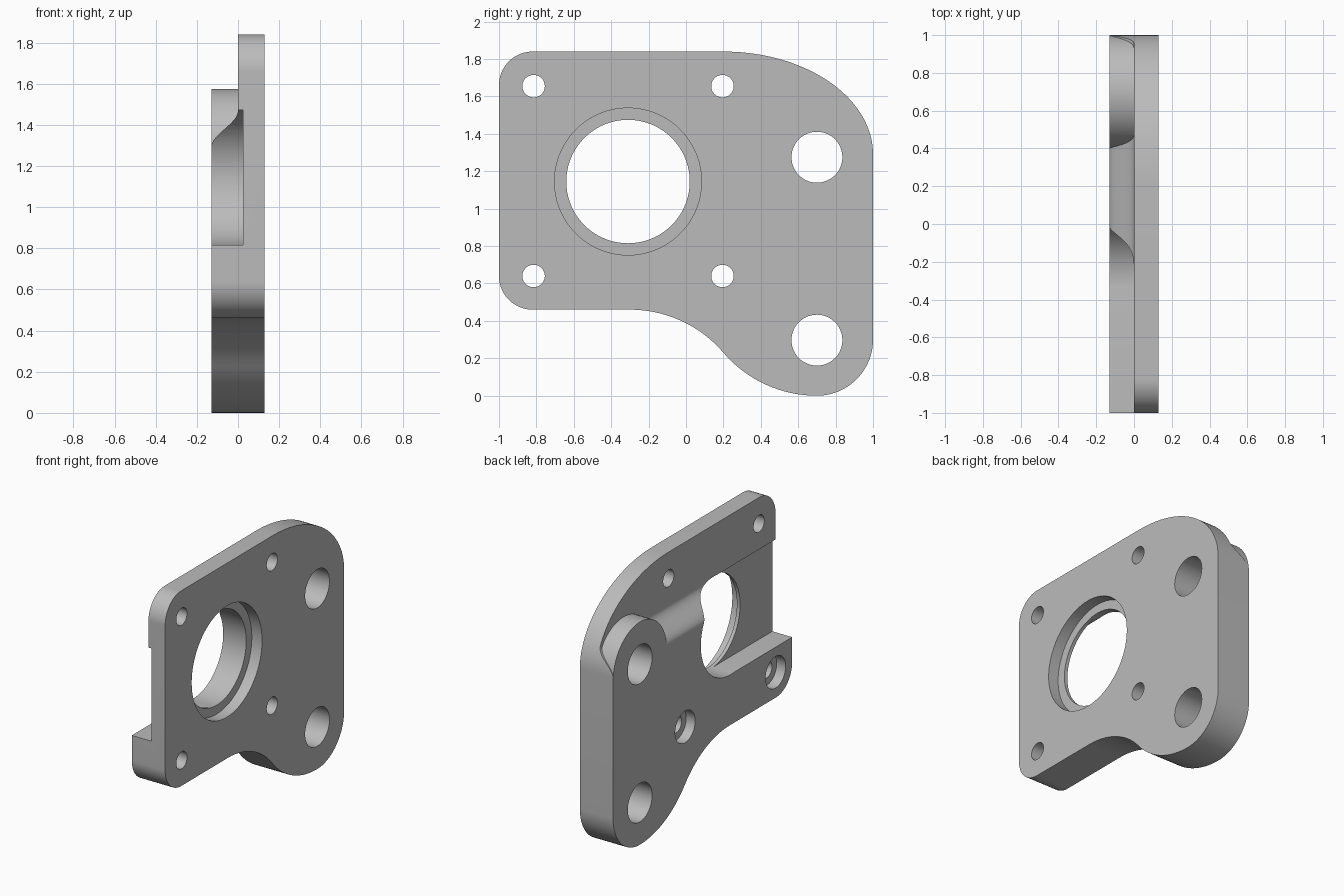
import bpy, bmesh, math

if "Cube" in bpy.data.objects:
    bpy.data.objects.remove(bpy.data.objects["Cube"])

grey = bpy.data.materials.new("plain grey")
grey.diffuse_color = (0.5, 0.5, 0.5, 1)
grey.use_nodes = True
grey.node_tree.nodes["Principled BSDF"].inputs["Base Color"].default_value = grey.diffuse_color


def arc(cy, cz, ry, rz, a0, a1, n=24):
    """Points on an elliptical arc, angles in degrees."""
    out = []
    for i in range(n + 1):
        a = math.radians(a0 + (a1 - a0) * i / n)
        out.append((cy + ry * math.cos(a), cz + rz * math.sin(a)))
    return out


def prism(name, pts, axis, lo, hi):
    """Extrude a 2D profile along x (points are y,z) or y (points are x,z)."""
    bm = bmesh.new()
    place = (lambda p: (lo, p[0], p[1])) if axis == "x" else (lambda p: (p[0], lo, p[1]))
    face = bm.faces.new([bm.verts.new(place(p)) for p in pts])
    grown = bmesh.ops.extrude_face_region(bm, geom=[face])["geom"]
    step = (hi - lo, 0, 0) if axis == "x" else (0, hi - lo, 0)
    bmesh.ops.translate(bm, verts=[g for g in grown if isinstance(g, bmesh.types.BMVert)], vec=step)
    bmesh.ops.recalc_face_normals(bm, faces=bm.faces)
    mesh = bpy.data.meshes.new(name)
    bm.to_mesh(mesh)
    bm.free()
    ob = bpy.data.objects.new(name, mesh)
    bpy.context.collection.objects.link(ob)
    mesh.materials.append(grey)
    return ob


def disc(name, y, z, r, lo, hi):
    return prism(name, arc(y, z, r, r, 0, 360, 72)[:-1], "x", lo, hi)


def cut(target, cutter):
    """Subtract the cutter and remove it."""
    mod = target.modifiers.new("cut", "BOOLEAN")
    mod.operation, mod.solver, mod.object = "DIFFERENCE", "EXACT", cutter
    bpy.context.view_layer.objects.active = target
    bpy.ops.object.modifier_apply(modifier=mod.name)
    bpy.data.objects.remove(cutter)


# Plate outline: rounded left corners, S-curve to the lower lobe, broad upper shoulder
T = 0.13
R = (1 + 0.46 ** 2) / (4 * 0.46)
sweep = math.degrees(math.asin(0.5 / R))
outline = (arc(-0.82, 0.64, 0.18, 0.18, 180, 270)
           + arc(-0.3, 0.46 - R, R, R, 90, 90 - sweep)
           + arc(0.7, R, R, R, 270 - sweep, 270)[1:]
           + arc(0.7, 0.3, 0.3, 0.3, 270, 360)[1:]
           + arc(0.2, 1.29, 0.8, 0.55, 0, 90, 40)
           + arc(-0.82, 1.66, 0.18, 0.18, 90, 180))
plate = prism("mounting_plate", outline, "x", -T, T)

# Thinner upper half, with a wavy shoulder and a round boss left standing
wave = [(-T * (1 + math.cos(math.pi * i / 24)) / 2, 1.29 + 0.18 * i / 24) for i in range(25)]
relief = prism("relief_cutter", [(-0.2, 1.29)] + wave + [(0, 2), (-0.2, 2)], "y", -1.2, 1.2)
cut(relief, disc("boss_shape", 0.7, 1.275, 0.299, -0.3, 0.1))
cut(plate, relief)

# Main bore with a wider recess on the front and a slot running out to the left edge
cut(plate, disc("bore_cutter", -0.31, 1.145, 0.33, -0.3, 0.3))
cut(plate, disc("recess_cutter", -0.31, 1.145, 0.393, 0.05, 0.3))
slot = [(-1.2, 0.817), (-0.31, 0.817), (-0.31, 1.473), (-1.2, 1.473)]
cut(plate, prism("slot_cutter", slot, "x", -0.3, 0.025))

# Screw holes, the lower pair countersunk from the back
for y in (-0.815, 0.195):
    for z in (0.64, 1.655):
        cut(plate, disc("screw_cutter", y, z, 0.06, -0.3, 0.3))
    cut(plate, disc("screw_head_cutter", y, 0.64, 0.112, -0.3, -0.06))

# Large pivot holes
for z in (0.297, 1.275):
    cut(plate, disc("pivot_cutter", 0.7, z, 0.136, -0.3, 0.3))

# Smooth curved walls, crisp edges
bpy.ops.object.select_all(action="DESELECT")
plate.select_set(True)
bpy.context.view_layer.objects.active = plate
bpy.ops.object.shade_smooth_by_angle(angle=math.radians(30))
